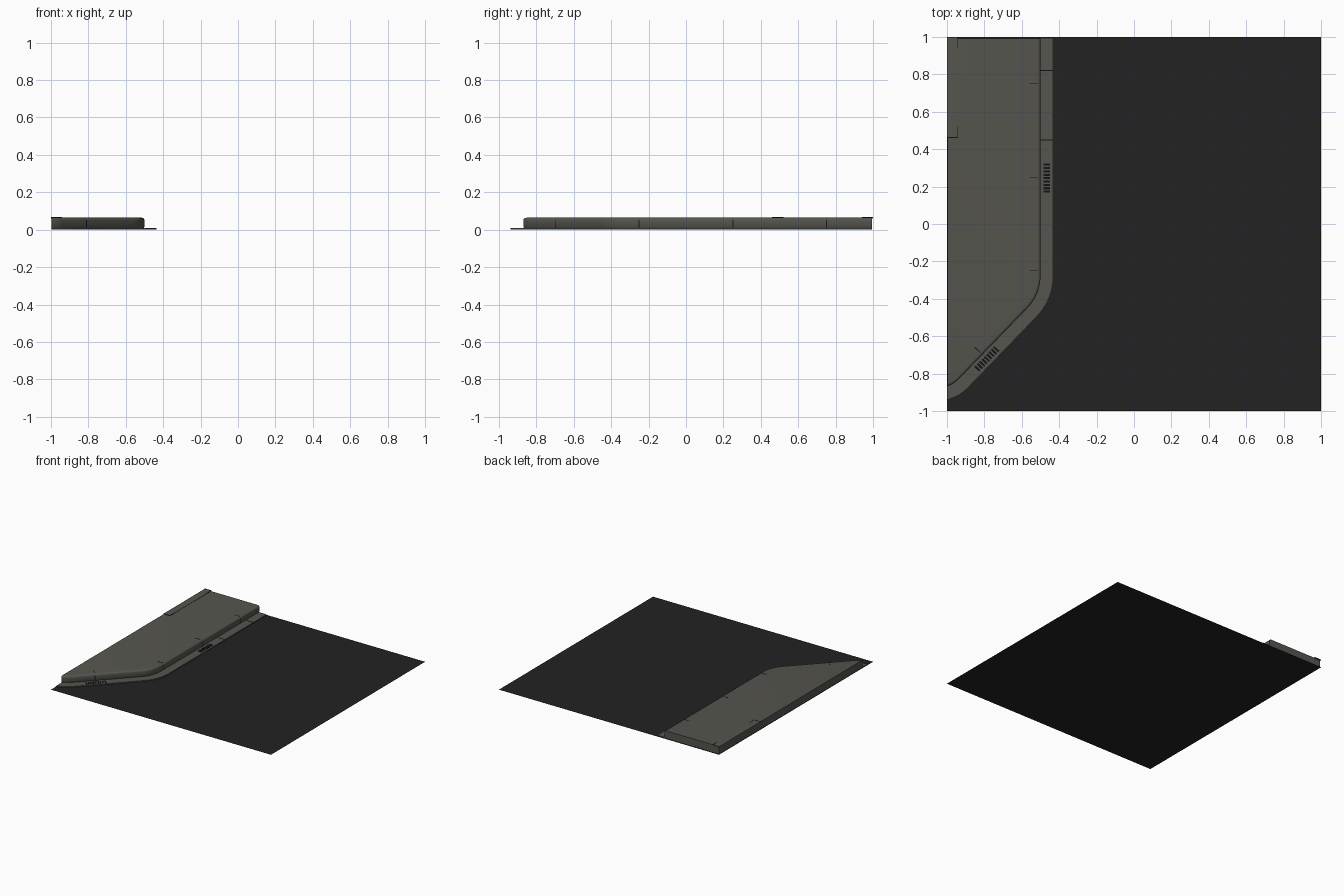
import bpy, bmesh
from math import sin, cos, radians
from mathutils import Matrix, Vector

if "Cube" in bpy.data.objects:
    bpy.data.objects.remove(bpy.data.objects["Cube"])


def material(name, rgb):
    m = bpy.data.materials.new(name)
    m.diffuse_color = (*rgb, 1)
    m.use_nodes = True
    m.node_tree.nodes["Principled BSDF"].inputs["Base Color"].default_value = (*rgb, 1)
    return m


asphalt = material("asphalt", (0.016, 0.016, 0.016))
concrete = material("concrete", (0.092, 0.091, 0.078))
black = material("dark_iron", (0.007, 0.007, 0.007))

TURN = radians(44)          # direction change at the main bend
EDGE, BACK = -0.997, 0.993  # outer sides of the pavement


def finish(name, bm, mat):
    bmesh.ops.recalc_face_normals(bm, faces=bm.faces)
    me = bpy.data.meshes.new(name)
    bm.to_mesh(me)
    bm.free()
    me.materials.append(mat)
    ob = bpy.data.objects.new(name, me)
    bpy.context.collection.objects.link(ob)
    return ob


def kerb_line(offset):
    """Kerb path moved outwards by offset, from the back round to the left side."""
    r = 0.24
    pts = [Vector((-0.5 + offset, BACK))]
    for i in range(7):
        t = TURN * i / 6
        pts.append(Vector((-0.5 - r + (r + offset) * cos(t), -0.28 - (r + offset) * sin(t))))
    heading = Vector((-sin(TURN), -cos(TURN)))
    normal = Vector((cos(TURN), -sin(TURN)))
    end = Vector((-0.5 - r + r * cos(TURN), -0.28 - r * sin(TURN))) + heading * 0.53
    centre = end - normal * 0.16
    for i in range(5):
        t = TURN + radians(28) * i / 4
        pts.append(centre + Vector((cos(t), -sin(t))) * (0.16 + offset))
    # Finish exactly on the left side
    while pts[-1].x < EDGE:
        last = pts.pop()
    a, d = pts[-1], pts[-1] - pts[-2]
    pts.append(Vector((EDGE, a.y + d.y / d.x * (EDGE - a.x))))
    return pts


def loft(name, levels, mat):
    """Closed slab whose outline follows the kerb; levels are (offset, z)."""
    outlines = [(kerb_line(o) + [Vector((EDGE, BACK))], z) for o, z in levels]
    bm = bmesh.new()
    rings = [[bm.verts.new((p.x, p.y, z)) for p in pts] for pts, z in outlines]
    n = min(len(r) for r in rings)
    assert all(len(r) == n for r in rings)
    for lo, hi in zip(rings, rings[1:]):
        for i in range(n):
            j = (i + 1) % n
            bm.faces.new((lo[i], lo[j], hi[j], hi[i]))
    bm.faces.new(rings[0])
    bm.faces.new(rings[-1])
    return finish(name, bm, mat)


def box(name, centre, size, mat, angle=0):
    bm = bmesh.new()
    bmesh.ops.create_cube(bm, size=1, matrix=Matrix.Translation(centre)
                          @ Matrix.Rotation(angle, 4, "Z") @ Matrix.Diagonal((*size, 1)))
    return finish(name, bm, mat)


# Road surface
bm = bmesh.new()
bmesh.ops.create_grid(bm, x_segments=1, y_segments=1, size=1)
finish("road", bm, asphalt)

# Gutter strip and rounded pavement slab
loft("gutter", [(0.065, 0.001), (0.065, 0.008)], concrete)
rounding = [(0.015 * cos(radians(a)) - 0.015, 0.049 + 0.015 * sin(radians(a)))
            for a in range(0, 91, 18)]
pavement = loft("pavement", [(-0.006, 0.006), (0, 0.016)] + rounding, concrete)
bpy.ops.object.select_all(action="DESELECT")
pavement.select_set(True)
bpy.context.view_layer.objects.active = pavement
bpy.ops.object.shade_smooth_by_angle(angle=radians(35))


def kerb_joint(name, point, angle):
    """Dark joint over the kerb top and down its face; point lies on the kerb line."""
    across = Vector((cos(angle), sin(angle), 0))
    base = Vector((*point, 0))
    box(name + "_top", base - across * 0.036 + Vector((0, 0, 0.064)),
        (0.044, 0.005, 0.002), black, angle)
    box(name + "_face", base + Vector((0, 0, 0.032)), (0.002, 0.005, 0.038), black, angle)


def grate(name, centre, angle):
    """Row of drain bars lying across the gutter."""
    along = Vector((-sin(angle), cos(angle), 0))
    for i in range(9):
        pos = Vector((*centre, 0.0085)) + along * 0.018 * (i - 4)
        box(f"{name}_bar_{i}", pos, (0.035, 0.011, 0.003), black, angle)


# Joints between kerb stones
for i, y in enumerate((0.75, 0.25, -0.25)):
    kerb_joint(f"kerb_joint_{i}", (-0.5, y), 0)
line = kerb_line(0)
bend, far = line[7], line[8]
kerb_joint("kerb_joint_diagonal", bend.lerp(far, 0.66), -TURN)

# Joints in the gutter
for i, y in enumerate((0.82, 0.45)):
    box(f"gutter_joint_{i}", (-0.468, y, 0.008), (0.065, 0.005, 0.002), black)

# Drain grates
grate("straight_grate", (-0.467, 0.245), 0)
grate("diagonal_grate", bend.lerp(far, 0.66) + Vector((cos(TURN), -sin(TURN))) * 0.033, -TURN)

# Raised cover plate with dark corner edges
box("cover_plate", (-0.97, 0.73, 0.063), (0.06, 0.54, 0.006), concrete)
for name, y, s in (("front", 0.46, 1), ("back", 1.0, -1)):
    box(f"{name}_cover_edge", (-0.97, y + s * 0.002, 0.064), (0.06, 0.004, 0.006), black)
    box(f"{name}_cover_corner", (-0.942, y + s * 0.03, 0.064), (0.004, 0.06, 0.006), black)
